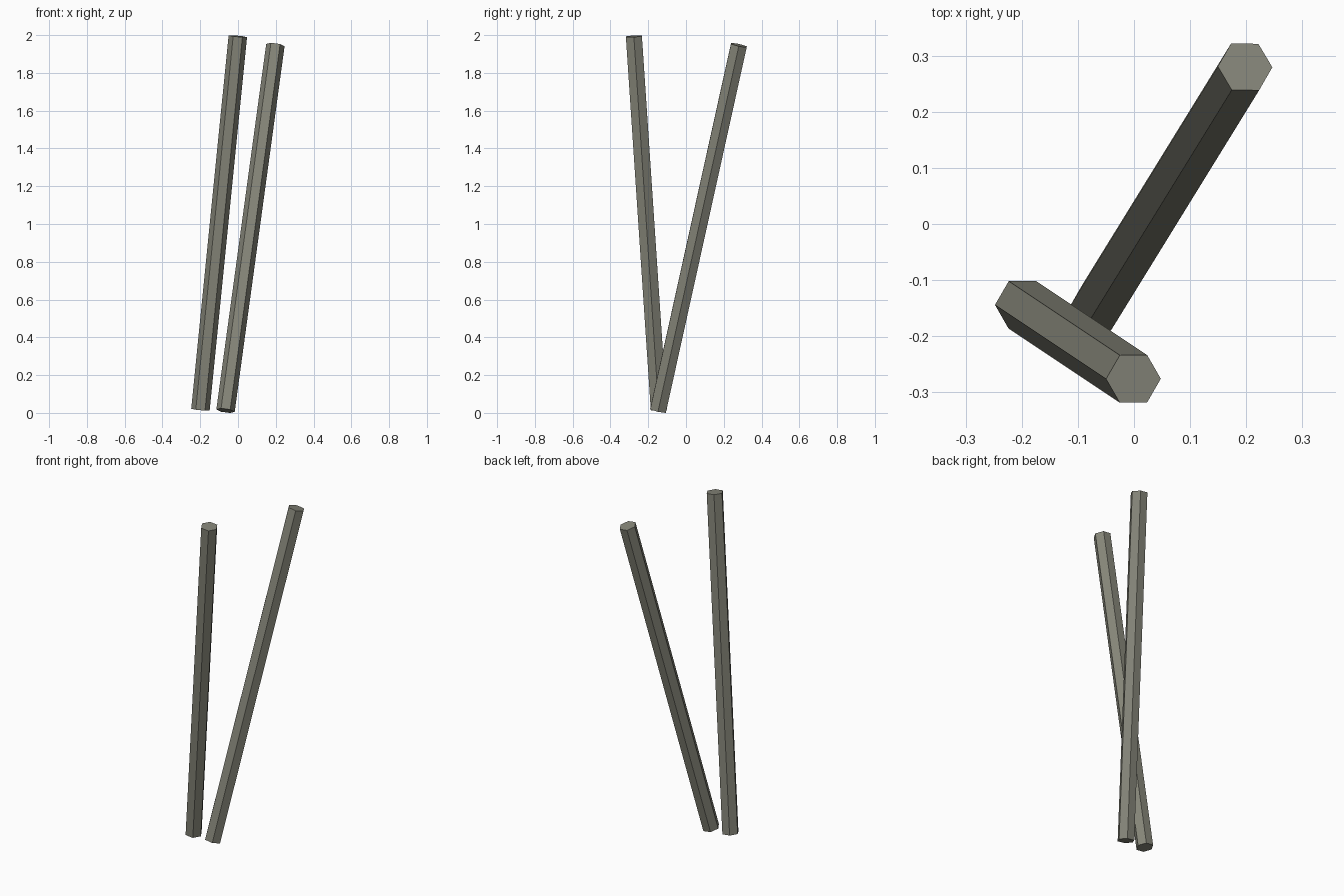
import bpy, bmesh, math
from mathutils import Vector, Matrix

cube = bpy.data.objects.get("Cube")
if cube:
    bpy.data.objects.remove(cube, do_unlink=True)

# Weathered grey-olive colour shared by both sticks
colour = (0.235, 0.235, 0.19, 1)
mat = bpy.data.materials.new("grey_olive")
mat.use_nodes = True
mat.diffuse_color = colour
mat.node_tree.nodes["Principled BSDF"].inputs["Base Color"].default_value = colour


def hex_stick(name, bottom, top, radius=0.049):
    """Six-sided stick between two points, with corners facing left and right."""
    bottom, top = Vector(bottom), Vector(top)
    axis = top - bottom
    bm = bmesh.new()
    bmesh.ops.create_cone(bm, cap_ends=True, segments=6, radius1=radius,
                          radius2=radius, depth=axis.length,
                          matrix=Matrix.Rotation(math.radians(30), 4, 'Z'))
    mesh = bpy.data.meshes.new(name)
    bm.to_mesh(mesh)
    bm.free()
    mesh.materials.append(mat)
    obj = bpy.data.objects.new(name, mesh)
    obj.rotation_mode = 'QUATERNION'
    obj.rotation_quaternion = Vector((0, 0, 1)).rotation_difference(axis)
    obj.location = (bottom + top) / 2
    bpy.context.collection.objects.link(obj)


# Two leaning sticks, spread apart at the top
hex_stick("front_stick", (-0.199, -0.144, 0.017), (-0.001, -0.276, 1.994))
hex_stick("back_stick", (-0.066, -0.148, 0.012), (0.198, 0.28, 1.947))
